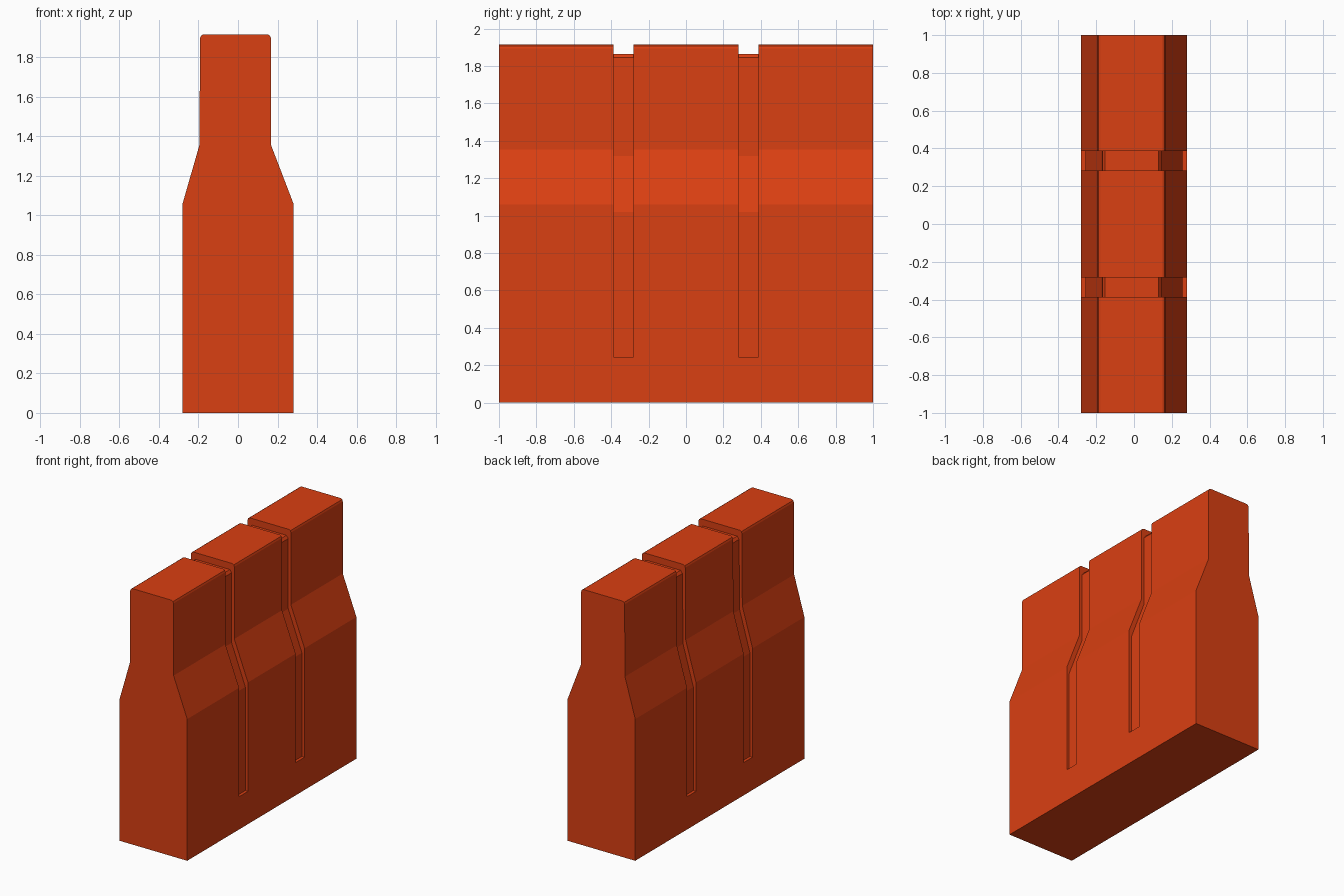
import bpy
import bmesh

if "Cube" in bpy.data.objects:
    bpy.data.objects.remove(bpy.data.objects["Cube"])


def extrude_profile(name, points, y0, y1):
    """Closed x-z outline swept from y0 to y1."""
    bm = bmesh.new()
    face = bm.faces.new([bm.verts.new((x, y0, z)) for x, z in points])
    swept = bmesh.ops.extrude_face_region(bm, geom=[face])
    verts = [g for g in swept["geom"] if isinstance(g, bmesh.types.BMVert)]
    bmesh.ops.translate(bm, verts=verts, vec=(0, y1 - y0, 0))
    bmesh.ops.recalc_face_normals(bm, faces=bm.faces)
    mesh = bpy.data.meshes.new(name)
    bm.to_mesh(mesh)
    bm.free()
    obj = bpy.data.objects.new(name, mesh)
    bpy.context.collection.objects.link(obj)
    return obj


# Stepped body with slightly rounded top edges
body = extrude_profile("stepped_block", [
    (-0.28, 0), (0.28, 0), (0.28, 1.06), (0.167, 1.355),
    (0.167, 1.895), (0.162, 1.908), (0.15, 1.915),
    (-0.175, 1.915), (-0.187, 1.908), (-0.192, 1.895),
    (-0.195, 1.355), (-0.28, 1.06)], -1, 1)

orange = bpy.data.materials.new("orange")
orange.diffuse_color = (0.7, 0.05, 0.006, 1)
orange.use_nodes = True
orange.node_tree.nodes["Principled BSDF"].inputs["Base Color"].default_value = orange.diffuse_color
body.data.materials.append(orange)

# Grooves wrap over the top and down both sides
groove = [
    (-0.5, 0.245), (-0.5, 2.2), (0.5, 2.2), (0.5, 0.245),
    (0.258, 0.245), (0.258, 1.02), (0.145, 1.32),
    (0.145, 1.845), (0.13, 1.865), (-0.153, 1.865), (-0.168, 1.845),
    (-0.173, 1.32), (-0.258, 1.02), (-0.258, 0.245)]
cutters = []
for i, (y0, y1) in enumerate([(-0.387, -0.282), (0.282, 0.387)]):
    cutter = extrude_profile(f"groove_cutter_{i + 1}", groove, y0, y1)
    cutter.data.materials.append(orange)
    cutter.hide_render = True
    mod = body.modifiers.new(f"groove_{i + 1}", "BOOLEAN")
    mod.operation = "DIFFERENCE"
    mod.solver = "EXACT"
    mod.object = cutter
    cutters.append(cutter)

# Apply the cuts and discard the cutters
bpy.context.view_layer.objects.active = body
body.select_set(True)
for mod in list(body.modifiers):
    bpy.ops.object.modifier_apply(modifier=mod.name)
for cutter in cutters:
    bpy.data.objects.remove(cutter)
